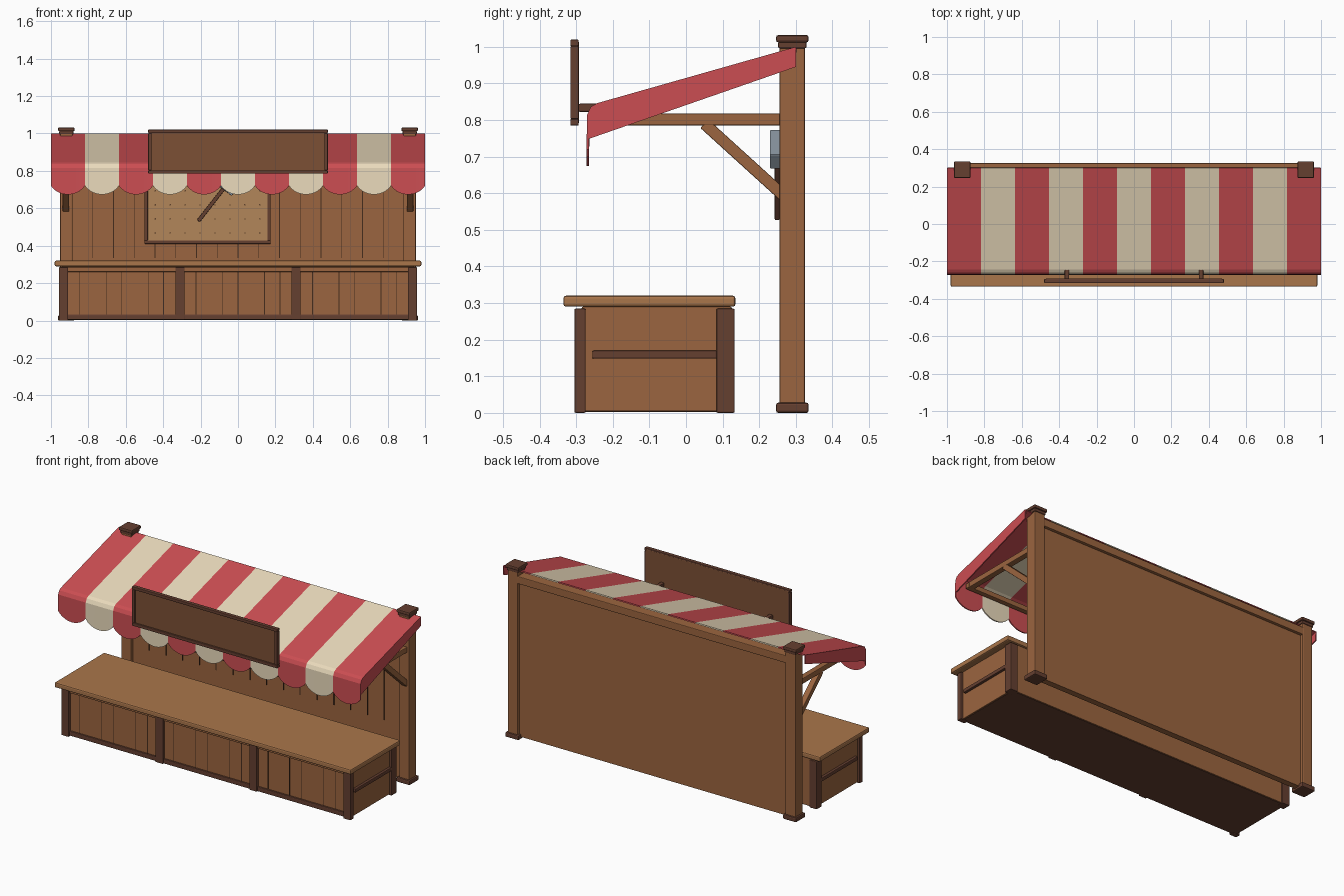
import bpy, bmesh, math
from mathutils import Vector

if "Cube" in bpy.data.objects:
    bpy.data.objects.remove(bpy.data.objects["Cube"])


def material(name, r, g, b):
    m = bpy.data.materials.new(name)
    m.diffuse_color = (r, g, b, 1)
    m.use_nodes = True
    m.node_tree.nodes["Principled BSDF"].inputs["Base Color"].default_value = m.diffuse_color
    return m


WOOD = material("wood", 0.33, 0.13, 0.05)
LIGHT = material("light_wood", 0.40, 0.18, 0.07)
DARK = material("dark_wood", 0.13, 0.05, 0.03)
GROOVE = material("groove", 0.06, 0.025, 0.012)
BOARD = material("board", 0.45, 0.24, 0.10)
SIGN = material("sign_wood", 0.20, 0.08, 0.035)
RED = material("red_cloth", 0.60, 0.075, 0.085)
CREAM = material("cream_cloth", 0.82, 0.70, 0.50)
STEEL = material("steel", 0.25, 0.30, 0.35)


def finish(name, bm, mats, bevel=0.0):
    me = bpy.data.meshes.new(name)
    bm.to_mesh(me)
    bm.free()
    ob = bpy.data.objects.new(name, me)
    bpy.context.collection.objects.link(ob)
    for m in mats:
        me.materials.append(m)
    if bevel:
        mod = ob.modifiers.new("bevel", 'BEVEL')
        mod.width = bevel
        mod.segments = 2
    return ob


def box(name, x, y, z, mat, bevel=0.004):
    """Box from (min, max) pairs."""
    bm = bmesh.new()
    bmesh.ops.create_cube(bm, size=1)
    for v in bm.verts:
        v.co = Vector([(a + b) / 2 + c * (b - a) for c, (a, b) in zip(v.co, (x, y, z))])
    return finish(name, bm, [mat], bevel)


def pair(name, x, y, z, mat, bevel=0.004):
    """Box and its mirror image in x."""
    box(name + "_right", x, y, z, mat, bevel)
    box(name + "_left", (-x[1], -x[0]), y, z, mat, bevel)


def bar(name, p, q, w, d, mat):
    """Square bar from p to q; w is its depth across, d its width along the other axis."""
    p, q = Vector(p), Vector(q)
    bm = bmesh.new()
    bmesh.ops.create_cube(bm, size=1)
    for v in bm.verts:
        v.co = Vector((v.co.x * w, v.co.y * d, v.co.z * (q - p).length))
    ob = finish(name, bm, [mat], 0.003)
    ob.location = (p + q) / 2
    return ob, q - p


def frame(name, x, y, z, t, mat):
    """Rectangular border of thickness t in the xz plane."""
    for tag, zz in (("bottom", (z[0], z[0] + t)), ("top", (z[1] - t, z[1]))):
        box(f"{name}_{tag}", x, y, zz, mat, 0.003)
    for tag, xx in (("left", (x[0], x[0] + t)), ("right", (x[1] - t, x[1]))):
        box(f"{name}_{tag}", xx, y, (z[0] + t, z[1] - t), mat, 0.003)


# Counter body, top and trim
box("counter_body", (-0.942, 0.942), (-0.285, 0.125), (0.004, 0.29), WOOD)
box("counter_top", (-0.98, 0.98), (-0.335, 0.135), (0.29, 0.32), LIGHT, 0.007)
box("counter_top_rail", (-0.945, 0.945), (-0.295, -0.28), (0.26, 0.285), WOOD)
box("counter_bottom_rail", (-0.945, 0.945), (-0.295, -0.28), (0.005, 0.032), DARK)
box("counter_floor", (-0.935, 0.935), (-0.28, 0.12), (0.002, 0.01), DARK, 0)
pair("counter_front_post", (0.908, 0.957), (-0.305, -0.274), (0, 0.285), DARK)
pair("counter_back_post", (0.908, 0.957), (0.083, 0.133), (0, 0.285), DARK)
pair("counter_middle_post", (0.285, 0.335), (-0.303, -0.275), (0.004, 0.285), DARK)
pair("counter_side_rail", (0.93, 0.957), (-0.256, 0.085), (0.148, 0.17), DARK)

# Plank grooves on the counter front
for bay in (-0.622, 0, 0.622):
    for k in range(-2, 3):
        gx = bay + k * 0.112 + 0.03 * (k % 2)
        box("counter_groove", (gx - 0.002, gx + 0.002), (-0.2865, -0.284), (0.032, 0.26), GROOVE, 0)

# Back wall with plank grooves and top rail
box("back_wall", (-0.9, 0.9), (0.272, 0.308), (0.012, 0.965), WOOD, 0)
box("back_top_rail", (-0.89, 0.89), (0.265, 0.325), (0.93, 0.975), WOOD)
for k in range(-7, 8):
    gx = k * 0.111
    box("wall_groove", (gx - 0.002, gx + 0.002), (0.268, 0.273), (0.335, 0.93), GROOVE, 0)

# Posts with feet and caps
pair("post", (0.885, 0.951), (0.256, 0.325), (0.01, 1.015), WOOD)
pair("post_foot", (0.874, 0.962), (0.246, 0.335), (0, 0.028), DARK, 0.006)
pair("post_collar", (0.88, 0.956), (0.252, 0.329), (0.996, 1.014), DARK)
pair("post_cap", (0.874, 0.962), (0.246, 0.335), (1.012, 1.032), DARK, 0.006)

# Awning supports
pair("support_arm", (0.903, 0.938), (-0.25, 0.26), (0.785, 0.818), WOOD)
box("support_crossbar", (-0.94, 0.94), (-0.258, -0.228), (0.785, 0.815), WOOD)
for tag, s in (("right", 1), ("left", -1)):
    brace, d = bar("support_brace_" + tag, (s * 0.92, 0.05, 0.79), (s * 0.92, 0.268, 0.592), 0.034, 0.032, WOOD)
    brace.rotation_euler = (math.atan2(-d.y, d.z), 0, 0)

# Striped awning cloth with scalloped valance
STRIPES, SEG = 11, 12
profile = [(0.30, 1.0), (-0.243, 0.846), (-0.26, 0.836), (-0.27, 0.815)]
bm = bmesh.new()
cols = []
for i in range(STRIPES * SEG + 1):
    x = -1 + 2 * i / (STRIPES * SEG)
    u = 2 * (i % SEG) / SEG - 1
    drop = 0.72 - 0.046 * (1 - u * u) ** 0.8
    cols.append([bm.verts.new((x, y, z)) for y, z in profile + [(-0.272, drop)]])
for i in range(STRIPES * SEG):
    for a in range(len(profile)):
        f = bm.faces.new((cols[i][a], cols[i][a + 1], cols[i + 1][a + 1], cols[i + 1][a]))
        f.material_index = (i // SEG) % 2
# Tapered end panels share the cloth's edge
for c, flip in ((cols[0], True), (cols[-1], False)):
    x = c[0].co.x
    low = [bm.verts.new((x, -0.27, 0.747)), bm.verts.new((x, 0.30, 0.945))]
    ring = c[:4] + low
    bm.faces.new(ring if flip else ring[::-1])
bmesh.ops.recalc_face_normals(bm, faces=bm.faces[:])
top = max(bm.faces, key=lambda f: f.calc_center_median().z)
if top.normal.z < 0:
    bmesh.ops.reverse_faces(bm, faces=bm.faces[:])
awning = finish("awning", bm, [RED, CREAM])
mod = awning.modifiers.new("cloth", 'SOLIDIFY')
mod.thickness = 0.007
mod.offset = -1

# Blank sign with frame and brackets
box("sign_board", (-0.47, 0.47), (-0.306, -0.292), (0.792, 1.013), SIGN, 0.002)
frame("sign_frame", (-0.48, 0.48), (-0.316, -0.293), (0.785, 1.02), 0.018, DARK)
pair("sign_bracket", (0.347, 0.371), (-0.293, -0.24), (0.822, 0.845), DARK)

# Pegboard with frame and holes
box("pegboard", (-0.49, 0.165), (0.261, 0.273), (0.415, 0.83), BOARD, 0)
frame("pegboard_frame", (-0.5, 0.175), (0.256, 0.273), (0.41, 0.84), 0.018, DARK)
bm = bmesh.new()
for i in range(8):
    for j in range(5):
        r = bmesh.ops.create_cone(bm, cap_ends=True, segments=8, radius1=0.004, radius2=0.004, depth=0.003)
        for v in r["verts"]:
            v.co = Vector((-0.443 + i * 0.08 + v.co.x, 0.2605 + v.co.z, 0.468 + j * 0.075 + v.co.y))
finish("pegboard_holes", bm, [GROOVE])

# Hammer hung on the pegboard
handle, d = bar("hammer_handle", (-0.212, 0.249, 0.532), (-0.05, 0.249, 0.74), 0.02, 0.014, DARK)
tilt = math.atan2(d.x, d.z)
handle.rotation_euler = (0, tilt, 0)
head, _ = bar("hammer_head", (-0.062, 0.245, 0.695), (-0.062, 0.245, 0.745), 0.11, 0.032, STEEL)
head.rotation_euler = (0, tilt, 0)
